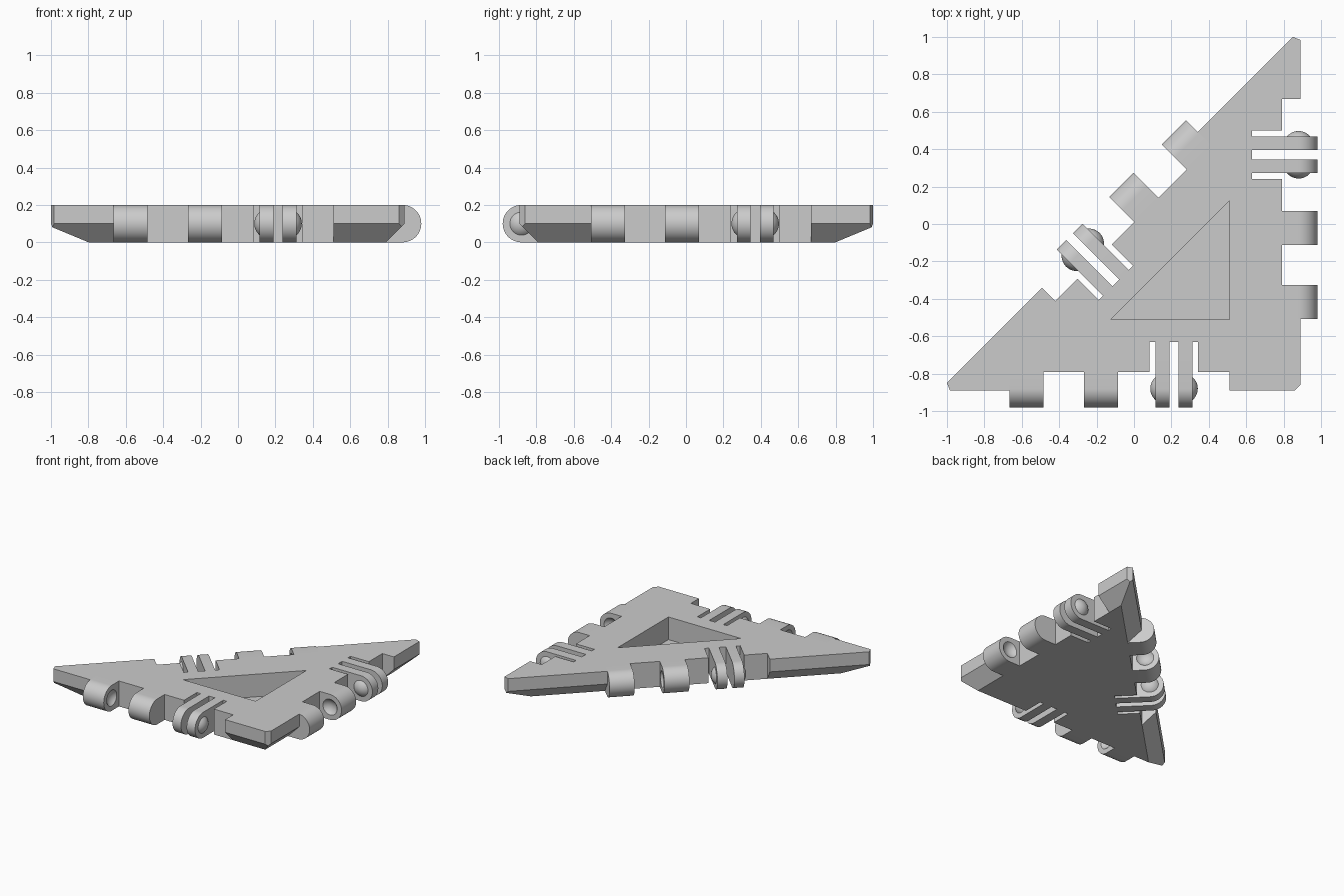
import bpy, bmesh, math
from mathutils import Vector, Matrix

cube = bpy.data.objects.get("Cube")
if cube:
    bpy.data.objects.remove(cube, do_unlink=True)

T = 0.2          # plate thickness
R = T / 2        # hinge barrel radius
GREY = (0.6, 0.6, 0.6, 1.0)

mat = bpy.data.materials.new("plain grey")
mat.use_nodes = True
mat.diffuse_color = GREY
mat.node_tree.nodes["Principled BSDF"].inputs["Base Color"].default_value = GREY


def finish(bm, name, smooth=False):
    """Turn a bmesh into a grey object."""
    bmesh.ops.recalc_face_normals(bm, faces=bm.faces)
    mesh = bpy.data.meshes.new(name)
    bm.to_mesh(mesh)
    bm.free()
    mesh.materials.append(mat)
    obj = bpy.data.objects.new(name, mesh)
    bpy.context.collection.objects.link(obj)
    if smooth:
        activate(obj)
        bpy.ops.object.shade_smooth_by_angle(angle=math.radians(35))
    return obj


def activate(obj):
    bpy.ops.object.select_all(action='DESELECT')
    obj.select_set(True)
    bpy.context.view_layer.objects.active = obj


def loft(loops):
    """Closed solid through loops with equal point counts."""
    bm = bmesh.new()
    rings = [[bm.verts.new(p) for p in loop] for loop in loops]
    n = len(rings[0])
    for a, b in zip(rings, rings[1:]):
        for i in range(n):
            j = (i + 1) % n
            bm.faces.new((a[i], a[j], b[j], b[i]))
    bm.faces.new(rings[0][::-1])
    bm.faces.new(rings[-1])
    return bm


def cut(target, cutter):
    cutter.hide_render = True
    mod = target.modifiers.new("cut", 'BOOLEAN')
    mod.operation = 'DIFFERENCE'
    mod.solver = 'EXACT'
    mod.object = cutter
    activate(target)
    bpy.ops.object.modifier_apply(modifier=mod.name)
    bpy.data.objects.remove(cutter, do_unlink=True)


def triangle(inset, z):
    """Right triangle with every side moved inward by inset."""
    r = 0.89 - inset
    c = 0.15 - inset * math.sqrt(2)
    return [Vector(p) for p in ((-r - c, -r, z), (r, -r, z), (r, r + c, z))]


# Plate: chamfered lower half, then blunted corners
bm = loft([triangle(R, 0), triangle(0, R), triangle(0, T)])
a = math.radians(22.5)
tips = [(-math.cos(a), -math.sin(a), 0), (1, -1, 0), (math.sin(a), math.cos(a), 0)]
for corner, direction, depth in zip(triangle(0, 0), tips, (0.052, 0.021, 0.052)):
    out = Vector(direction).normalized()
    bmesh.ops.bisect_plane(bm, geom=bm.verts[:] + bm.edges[:] + bm.faces[:],
                           plane_co=corner - out * depth, plane_no=out, clear_outer=True)
    bmesh.ops.holes_fill(bm, edges=bm.edges[:])
plate = finish(bm, "triangle_plate")

# Triangular pocket in the top
cut(plate, finish(loft([triangle(0.38, 0.022), triangle(0.38, T + 0.1)]), "pocket_cutter"))


def edge_frame(x, y, along, out):
    """Local axes: along the edge, outward, up."""
    u, n = Vector(along).normalized(), Vector(out).normalized()
    m = Matrix((u, n, Vector((0, 0, 1)))).transposed().to_4x4()
    m.translation = (x, y, 0)
    return m


def ball(frame, s, d, radius):
    bm = bmesh.new()
    place = Matrix.Translation((s, d, R)) @ Matrix.Rotation(math.pi / 2, 4, 'Y')
    bmesh.ops.create_uvsphere(bm, u_segments=32, v_segments=24, radius=radius, matrix=place)
    return bm


def cap_radius(chord, height):
    return (chord ** 2 + height ** 2) / (2 * height)


def barrel(frame, s0, s1, inner, name):
    """Hinge leaf: flat web ending in a half-round."""
    axis = -0.01
    arc = [math.pi * (i / 24 - 0.5) for i in range(25)]
    side = [(inner, 0)] + [(axis + R * math.cos(t), R + R * math.sin(t)) for t in arc] + [(inner, T)]
    bm = loft([[(s, d, z) for d, z in side] for s in (s0, s1)])
    bmesh.ops.transform(bm, matrix=frame, verts=bm.verts)
    return finish(bm, name)


NOTCH, RECESS, SLOT = 0.588, -0.1, -0.26
frames = {
    "front": edge_frame(-0.077, -0.89, (1, 0, 0), (0, -1, 0)),
    "left": edge_frame(0.89, 0.079, (0, 1, 0), (1, 0, 0)),
    "diagonal": edge_frame(-0.075, 0.075, (-1, -1, 0), (-1, 1, 0)),
}

for side, frame in frames.items():
    # Hinge notch with a deeper bay for the spring fingers
    outline = [(-NOTCH, 0.15), (-NOTCH, RECESS), (0.161, RECESS), (0.161, SLOT),
               (0.42, SLOT), (0.42, RECESS), (NOTCH, RECESS), (NOTCH, 0.15)]
    bm = loft([[(s, d, z) for s, d in outline] for z in (-0.1, T + 0.1)])
    bmesh.ops.transform(bm, matrix=frame, verts=bm.verts)
    cut(plate, finish(bm, side + "_notch_cutter"))

    # Two knuckles with dimples facing each other
    for s0, s1, face, g, label in ((-NOTCH, -0.406, -0.406, 1, "outer"),
                                   (-0.191, -0.009, -0.191, -1, "inner")):
        knuckle = barrel(frame, s0, s1, RECESS, f"{side}_{label}_knuckle")
        rad = cap_radius(0.062, 0.03)
        bm = ball(frame, face + g * (rad - 0.03), -0.01, rad)
        bmesh.ops.transform(bm, matrix=frame, verts=bm.verts)
        cut(knuckle, finish(bm, "dimple_cutter"))
        activate(knuckle)
        bpy.ops.object.shade_smooth_by_angle(angle=math.radians(35))

    # Two spring fingers with domes on their outer faces
    for s0, s1, face, g, label in ((0.193, 0.266, 0.193, -1, "first"),
                                   (0.316, 0.389, 0.389, 1, "second")):
        finger = barrel(frame, s0, s1, SLOT, f"{side}_{label}_finger")
        activate(finger)
        bpy.ops.object.shade_smooth_by_angle(angle=math.radians(35))
        rad = cap_radius(0.062, 0.029)
        bm = ball(frame, face - g * (rad - 0.029), -0.01, rad)
        bmesh.ops.bisect_plane(bm, geom=bm.verts[:] + bm.edges[:] + bm.faces[:],
                               plane_co=(face - g * 0.002, 0, 0), plane_no=(g, 0, 0),
                               clear_inner=True)
        bmesh.ops.holes_fill(bm, edges=bm.edges[:])
        bmesh.ops.transform(bm, matrix=frame, verts=bm.verts)
        finish(bm, f"{side}_{label}_dome", smooth=True)
